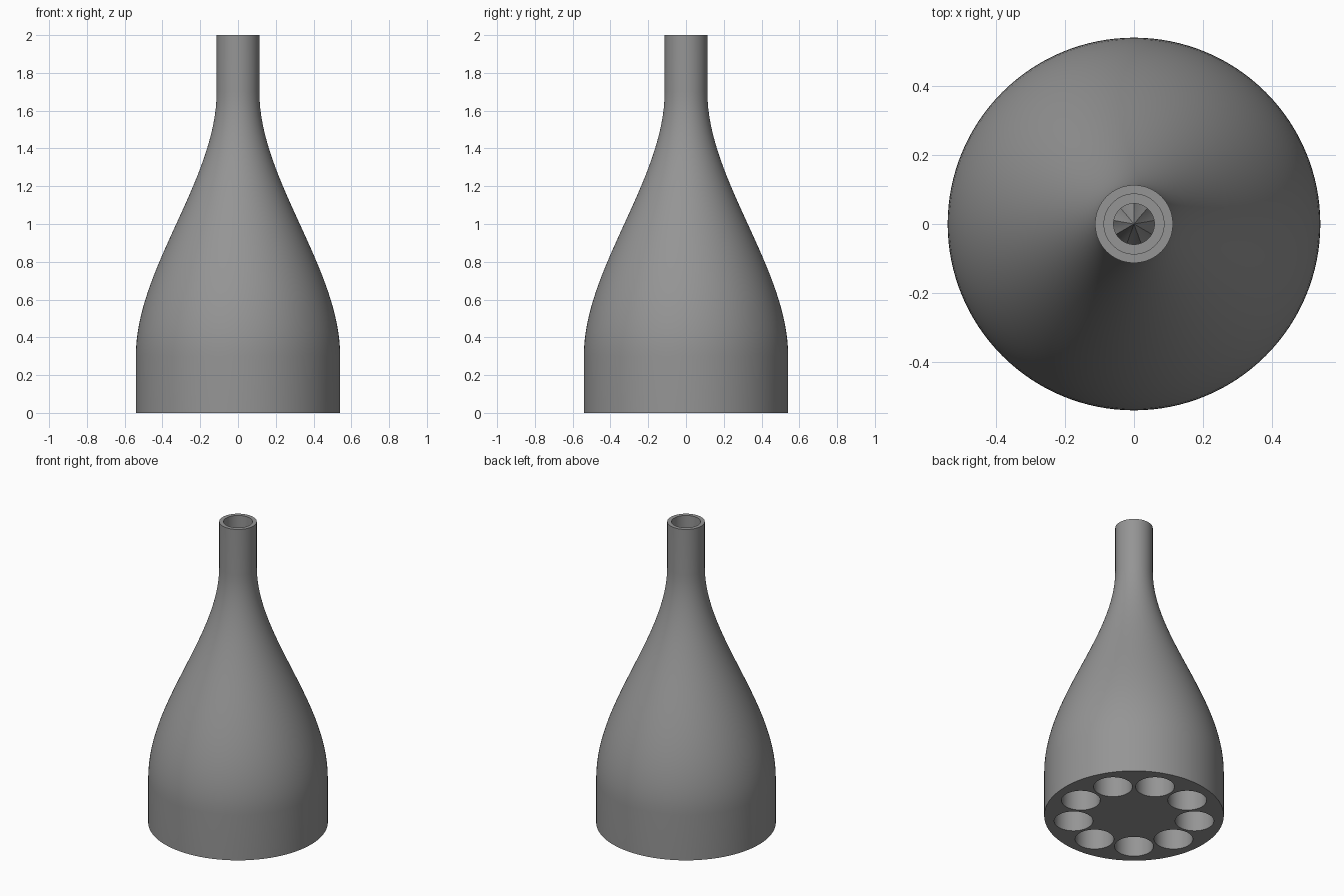
import bpy, bmesh, math

if "Cube" in bpy.data.objects:
    bpy.data.objects.remove(bpy.data.objects["Cube"])

Z0, Z1, TOP = 0.3, 1.7, 2.0      # start and end of the taper, rim height
HOLES, RING = 9, 0.37

mat = bpy.data.materials.new("mid grey")
mat.diffuse_color = (0.3, 0.3, 0.3, 1)
mat.use_nodes = True
mat.node_tree.nodes["Principled BSDF"].inputs["Base Color"].default_value = mat.diffuse_color


def blend(a, b, z):
    """S-curve from a to b over the taper."""
    t = min(1, max(0, (z - Z0) / (Z1 - Z0)))
    return a + (b - a) * t * t * (3 - 2 * t)


def loft(name, sections, n):
    """Capped solid through horizontal circles given as (x, y, z, radius)."""
    bm = bmesh.new()
    rings = []
    for x, y, z, r in sections:
        rings.append([bm.verts.new((x + r * math.cos(2 * math.pi * i / n),
                                    y + r * math.sin(2 * math.pi * i / n), z))
                      for i in range(n)])
    for a, b in zip(rings, rings[1:]):
        for i in range(n):
            j = (i + 1) % n
            bm.faces.new((a[i], a[j], b[j], b[i]))
    bm.faces.new(rings[0][::-1])
    bm.faces.new(rings[-1])
    bmesh.ops.recalc_face_normals(bm, faces=bm.faces[:])
    me = bpy.data.meshes.new(name)
    bm.to_mesh(me)
    bm.free()
    ob = bpy.data.objects.new(name, me)
    bpy.context.collection.objects.link(ob)
    me.materials.append(mat)
    return ob


def cut(target, cutter):
    bpy.context.view_layer.objects.active = target
    mod = target.modifiers.new("cut", 'BOOLEAN')
    mod.operation, mod.solver, mod.object = 'DIFFERENCE', 'MANIFOLD', cutter
    bpy.ops.object.modifier_apply(modifier=mod.name)
    bpy.data.objects.remove(cutter)


steps = [Z0 + (Z1 - Z0) * i / 32 for i in range(33)]

# bottle-shaped outer body
body = loft("collector_body",
            [(0, 0, z, blend(0.541, 0.113, z)) for z in [0] + steps + [TOP]], 128)

# outlet socket in the neck
cut(body, loft("socket_cutter", [(0, 0, 1.69, 0.087), (0, 0, 2.1, 0.087)], 64))

# nine inlet channels that converge into the neck
for k in range(HOLES):
    a = -math.pi / 2 + 2 * math.pi * k / HOLES
    path = []
    for z in [-0.1] + steps:
        d = blend(RING, 0, z)
        path.append((d * math.cos(a), d * math.sin(a), z, blend(0.117, 0.059, z)))
    cut(body, loft("channel_cutter", path, 48))

# smooth walls with crisp rims
bpy.ops.object.select_all(action='DESELECT')
body.select_set(True)
bpy.context.view_layer.objects.active = body
bpy.ops.object.shade_smooth_by_angle(angle=math.radians(30))
